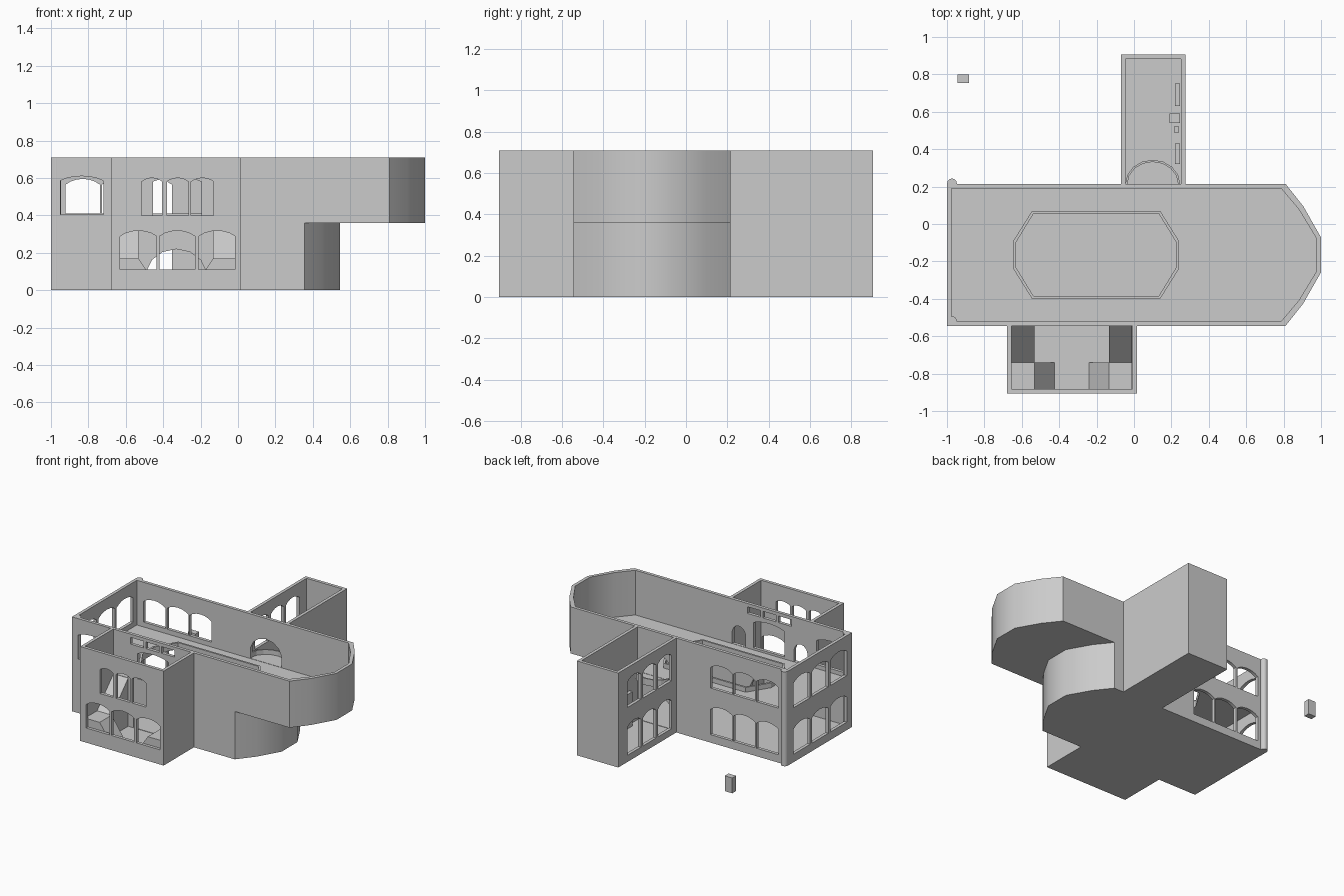
import bpy, bmesh, math

if "Cube" in bpy.data.objects:
    bpy.data.objects.remove(bpy.data.objects["Cube"])

T = 0.024      # wall thickness
F2 = 0.36      # upper storey level
TOP = 0.71
YC = -0.165    # hall centre line


def finish(bm, name):
    bmesh.ops.recalc_face_normals(bm, faces=bm.faces)
    me = bpy.data.meshes.new(name)
    bm.to_mesh(me)
    bm.free()
    ob = bpy.data.objects.new(name, me)
    bpy.context.collection.objects.link(ob)
    return ob


def add_prism(bm, pts, vec):
    a = [bm.verts.new(p) for p in pts]
    b = [bm.verts.new([p[i] + vec[i] for i in range(3)]) for p in pts]
    bm.faces.new(a)
    bm.faces.new(b[::-1])
    for i in range(len(a)):
        j = (i + 1) % len(a)
        bm.faces.new((a[i], a[j], b[j], b[i]))


def prism(name, outline, z0, z1):
    bm = bmesh.new()
    add_prism(bm, [(x, y, z0) for x, y in outline], (0, 0, z1 - z0))
    return finish(bm, name)


def box(name, x0, x1, y0, y1, z0, z1):
    return prism(name, [(x0, y0), (x1, y0), (x1, y1), (x0, y1)], z0, z1)


def ring(name, outer, inner, z0, z1):
    bm = bmesh.new()
    loops = [[bm.verts.new((x, y, z)) for x, y in o]
             for o, z in ((outer, z0), (outer, z1), (inner, z1), (inner, z0))]
    n = len(outer)
    for k in range(4):
        a, b = loops[k], loops[(k + 1) % 4]
        for i in range(n):
            j = (i + 1) % n
            bm.faces.new((a[i], a[j], b[j], b[i]))
    return finish(bm, name)


def arch(bm, axis, pos, a0, a1, z0, z1, rise):
    """Arched opening cutter through a wall; axis is the wall normal."""
    c, r = (a0 + a1) / 2, (a1 - a0) / 2
    prof = [(a0, z0), (a1, z0)]
    if rise:
        s = math.radians(10 if rise > 0.04 else 40)
        for i in range(7):
            t = s + (math.pi - 2 * s) * i / 6
            prof.append((c + r * math.cos(t) / math.cos(s),
                         z1 - rise * (1 - math.sin(t)) / (1 - math.sin(s))))
    else:
        prof += [(a1, z1), (a0, z1)]
    if axis == 'y':
        add_prism(bm, [(a, pos - 0.04, z) for a, z in prof], (0, 0.08, 0))
    else:
        add_prism(bm, [(pos - 0.04, a, z) for a, z in prof], (0.08, 0, 0))


def cut(ob, cutter):
    cutter.hide_render = True
    m = ob.modifiers.new("openings", 'BOOLEAN')
    m.object, m.operation, m.solver = cutter, 'DIFFERENCE', 'EXACT'
    bpy.context.view_layer.objects.active = ob
    bpy.ops.object.modifier_apply(modifier=m.name)
    bpy.data.objects.remove(cutter)


def cut_arches(ob, specs):
    bm = bmesh.new()
    for s in specs:
        arch(bm, *s)
    cut(ob, finish(bm, "opening_cutter"))


def smooth(ob, deg=36):
    bpy.ops.object.select_all(action='DESELECT')
    ob.select_set(True)
    bpy.context.view_layer.objects.active = ob
    bpy.ops.object.shade_smooth_by_angle(angle=math.radians(deg))


def hall(end, t=0.0):
    """Hall outline with a faceted apse, inset by t."""
    k = (0.38 - t) / 0.38
    pts = [(-1 + t, -0.38)] + [(end + dx - t, dy) for dx, dy in
           ((-0.19, -0.38), (-0.095, -0.26), (0, -0.093),
            (0, 0.093), (-0.095, 0.26), (-0.19, 0.38))] + [(-1 + t, 0.38)]
    return [(x, YC + y * k) for x, y in pts]


def wing(x0, x1, y_in, y_out):
    """Three-sided wall outline, open toward the hall."""
    s = T if y_out < y_in else -T
    return [(x0, y_in), (x0, y_out), (x1, y_out), (x1, y_in), (x1 - T, y_in),
            (x1 - T, y_out + s), (x0 + T, y_out + s), (x0 + T, y_in)]


# window rows shared by the two storeys
back_row = [(c - 0.091, c + 0.091) for c in (-0.83, -0.635, -0.445)]
west_row = [(c - 0.098, c + 0.098) for c in (-0.385, -0.165, 0.05)]
side_row = [(0.27, 0.43), (0.455, 0.61), (0.635, 0.795)]
YF, YB = -0.533, 0.203

# hall walls
lower = ring("hall_lower_walls", hall(0.545), hall(0.545, T), 0, F2)
cut_arches(lower, [('y', YB, a, b, 0.06, 0.28, 0.03) for a, b in back_row]
           + [('x', -0.988, a, b, 0.06, 0.28, 0.03) for a, b in west_row]
           + [('y', YF, -0.49, -0.17, 0.015, 0.22, 0.12),
              ('y', YB, -0.03, 0.23, 0.015, 0.25, 0.10)])
upper = ring("hall_upper_walls", hall(1.0), hall(1.0, T), F2, TOP)
cut_arches(upper, [('y', YB, a, b, 0.41, 0.595, 0.03) for a, b in back_row]
           + [('x', -0.988, a, b, 0.41, 0.625, 0.03) for a, b in west_row]
           + [('y', YF, -0.95, -0.72, 0.405, 0.61, 0.025),
              ('y', YF, -0.455, -0.195, 0.39, 0.605, 0.025),
              ('y', YF, -0.645, -0.535, 0.376, 0.52, 0.05),
              ('y', YF, -0.13, -0.02, 0.376, 0.52, 0.05),
              ('y', YB, -0.03, 0.23, 0.376, 0.555, 0.10)]
           + [('y', YF, x - 0.055, x + 0.055, 0.635, 0.685, 0)
              for x in (-0.46, -0.33, -0.2)])
smooth(lower)
smooth(upper)

# front wing
fw = prism("front_wing_walls", wing(-0.68, 0.015, -0.545, -0.905), 0, TOP)
cut_arches(fw, [('y', -0.893, a, b, 0.11, 0.318, 0.03) for a, b in
                ((-0.63, -0.435), (-0.42, -0.23), (-0.21, -0.015))]
           + [('y', -0.893, a, b, 0.40, 0.60, 0.02) for a, b in
              ((-0.515, -0.405), (-0.38, -0.265), (-0.25, -0.13))])

# back wing
bw = prism("back_wing_walls", wing(-0.07, 0.275, 0.215, 0.905), 0, TOP)
cut_arches(bw, [('x', -0.058, a, b, z0, z1, 0.03) for a, b in side_row
                for z0, z1 in ((0.05, 0.29), (0.41, 0.63))])

# floors
prism("hall_ground_floor", hall(0.545, 0.004), 0, 0.012)
box("front_wing_floor", -0.675, 0.01, -0.9, -0.54, 0, 0.012)
box("back_wing_floor", -0.065, 0.27, 0.21, 0.9, 0, 0.012)


def octagon(t=0.0):
    x0, x1, y0, y1 = -0.645 + t, 0.24 - t, -0.40 + t, 0.07 - t
    c, d = 0.1 - t * 0.4, 0.16 - t * 0.4
    return [(x0 + c, y0), (x1 - c, y0), (x1, y0 + d), (x1, y1 - d),
            (x1 - c, y1), (x0 + c, y1), (x0, y1 - d), (x0, y0 + d)]


# gallery floor with an octagonal well and its rail
gallery = prism("gallery_floor", hall(1.0, 0.002), F2, F2 + 0.014)
cut(gallery, prism("well_cutter", octagon(0.012), 0.3, 0.45))
ring("well_rail", octagon(), octagon(0.014), F2, 0.41)

# balcony in the back wing
arc = [(math.cos(math.pi * i / 8), math.sin(math.pi * i / 8)) for i in range(9)]
out = [(0.1 + 0.147 * c, 0.213 + 0.13 * s) for c, s in arc]
inn = [(0.1 + 0.136 * c, 0.213 + 0.119 * s) for c, s in arc]
prism("balcony_floor", out, F2, F2 + 0.014)
prism("balcony_rail", out + inn[::-1], F2, 0.41)

# mirrored stair ramps in the front wing
MX = -0.3325
for side, tag in ((-1, "left"), (1, "right")):
    def sx(d):
        return MX + side * d
    x0, x1 = sorted((sx(0.2), sx(0.322)))
    box(tag + "_landing", x0, x1, -0.883, -0.74, 0, 0.17)
    bm = bmesh.new()
    add_prism(bm, [(sx(0.2), -0.883, 0), (sx(0.2), -0.883, 0.17),
                   (sx(0.083), -0.883, 0)], (0, 0.143, 0))
    finish(bm, tag + "_lower_ramp")
    bm = bmesh.new()
    add_prism(bm, [(x0, -0.74, 0), (x0, -0.74, 0.17), (x0, -0.545, 0.374),
                   (x0, -0.545, 0)], (x1 - x0, 0, 0))
    finish(bm, tag + "_upper_ramp")

# corner columns
for name, y in (("back_corner_column", 0.217), ("front_corner_column", -0.52)):
    bm = bmesh.new()
    bmesh.ops.create_cone(bm, cap_ends=True, segments=16, radius1=0.026,
                          radius2=0.026, depth=TOP)
    bmesh.ops.translate(bm, verts=bm.verts, vec=(-0.973, y, TOP / 2))
    smooth(finish(bm, name))

# furniture along the back wing wall, and a separate block outside
box("cabinet_near", 0.22, 0.245, 0.32, 0.43, 0.012, 0.27)
box("cabinet_far", 0.22, 0.245, 0.63, 0.75, 0.012, 0.27)
box("seat", 0.19, 0.245, 0.54, 0.59, 0.012, 0.10)
box("side_post", 0.215, 0.24, 0.49, 0.52, 0.012, 0.12)
box("outside_block", -0.945, -0.883, 0.755, 0.80, 0, 0.115)
